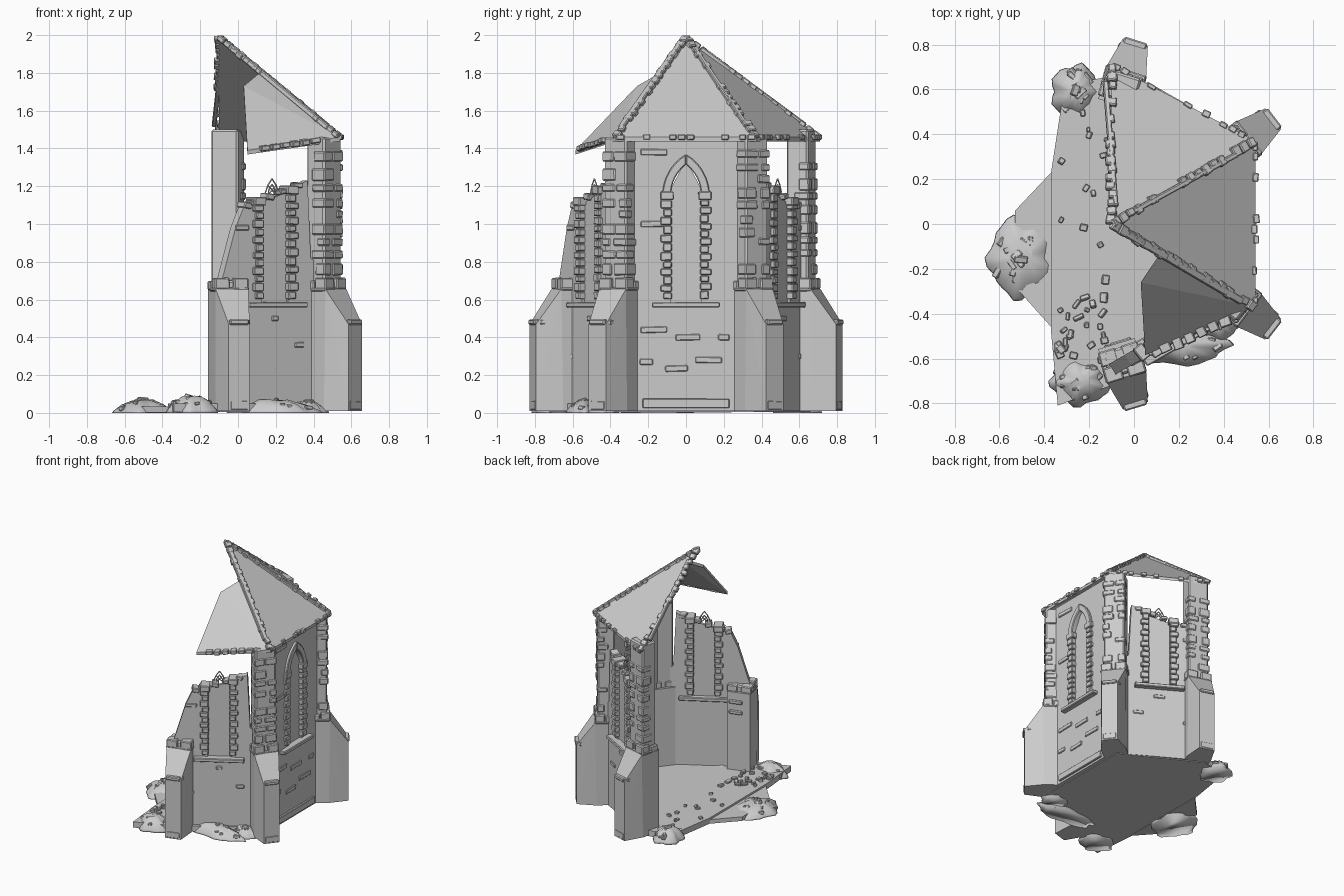
import bpy, bmesh, math, random
from mathutils import Matrix, Vector

if "Cube" in bpy.data.objects:
    bpy.data.objects.remove(bpy.data.objects["Cube"])
random.seed(4)
R = random.uniform
CX = -0.1          # tower axis
WALL = 0.59        # distance of outer wall face from the axis


def frame(angle, x=CX, y=0):
    """Local axes: x outward, y along the wall, z up."""
    return Matrix.Translation((x, y, 0)) @ Matrix.Rotation(math.radians(angle), 4, 'Z')


def finish(bm, name, bevel=0, smooth=False):
    bmesh.ops.recalc_face_normals(bm, faces=bm.faces)
    me = bpy.data.meshes.new(name)
    bm.to_mesh(me)
    bm.free()
    ob = bpy.data.objects.new(name, me)
    bpy.context.collection.objects.link(ob)
    if bevel:
        m = ob.modifiers.new('Bevel', 'BEVEL')
        m.width, m.segments = bevel, 1
    if smooth:
        for p in me.polygons:
            p.use_smooth = True
    return ob


def block(bm, M, pos, size, tilt=0.03):
    """Slightly crooked stone."""
    rot = Matrix.Rotation(R(-tilt, tilt), 4, 'X') @ Matrix.Rotation(R(-tilt, tilt), 4, 'Z')
    S = Matrix.Diagonal((*size, 1))
    bmesh.ops.create_cube(bm, size=1, matrix=M @ Matrix.Translation(pos) @ rot @ S)


def prism(bm, M, pts, n0, n1):
    """Outline in (along, up), extruded outward from n0 to n1."""
    a = [bm.verts.new(M @ Vector((n0, u, z))) for u, z in pts]
    b = [bm.verts.new(M @ Vector((n1, u, z))) for u, z in pts]
    bm.faces.new(a)
    bm.faces.new(b[::-1])
    for i in range(len(pts)):
        j = (i + 1) % len(pts)
        bm.faces.new((a[i], a[j], b[j], b[i]))


def hull(bm, pts):
    vs = [bm.verts.new(p) for p in pts]
    res = bmesh.ops.convex_hull(bm, input=vs)
    junk = [v for v in res['geom_interior'] if isinstance(v, bmesh.types.BMVert)]
    bmesh.ops.delete(bm, geom=junk, context='VERTS')


def arc(r, s=1, n=8):
    """Half of a pointed arch, springing at z 1.15."""
    end = math.acos(0.13 / r)
    return [(s * (r * math.cos(end * i / n) - 0.13), 1.15 + r * math.sin(end * i / n))
            for i in range(n + 1)]


def window_stones(bm, M, tops):
    for s, top in zip((-1, 1), tops):
        z, wide = 0.6, False
        while z < top - 0.04:
            h = R(0.036, 0.05)
            w = 0.06 if wide else 0.045
            block(bm, M, (WALL - 0.025, s * (0.1 + (w - 0.05) / 2), z + h / 2), (0.09, w, h - 0.004))
            z, wide = z + h, not wide
        block(bm, M, (WALL - 0.025, s * 0.1, top), (0.1, 0.07, 0.045))
    block(bm, M, (WALL - 0.02, 0, 0.572), (0.12, 0.36, 0.028), 0.005)


# right wall, whole, with pointed window
M = frame(0)
bm = bmesh.new()
for s in (-1, 1):
    edge = [(0, 0.01), (s * 0.32, 0.01), (s * 0.32, 1.46), (0, 1.46)]
    prism(bm, M, edge + arc(0.21, s)[::-1] + [(s * 0.08, 0.58), (0, 0.58)], WALL - 0.055, WALL)
finish(bm, 'right_wall')
bm = bmesh.new()
prism(bm, M, [(-0.09, 0.57), (0.09, 0.57), (0.09, 1.17), (0, 1.34), (-0.09, 1.17)], WALL - 0.04, WALL - 0.015)
finish(bm, 'right_window_panel')
bm = bmesh.new()
window_stones(bm, M, (1.15, 1.15))
for s in (-1, 1):
    prism(bm, M, arc(0.21, s) + arc(0.255, s)[::-1], WALL - 0.07, WALL + 0.02)
finish(bm, 'right_window_surround', 0.005)
bm = bmesh.new()
for u, z, w in ((-0.17, 1.38, 0.14), (-0.18, 1.0, 0.12), (-0.17, 0.44, 0.14), (0.01, 0.4, 0.13),
                (0.12, 0.28, 0.14), (-0.21, 0.27, 0.07), (-0.05, 0.235, 0.12), (0.2, 0.4, 0.06)):
    block(bm, M, (WALL, u, z), (0.015, w, 0.032))
block(bm, M, (WALL, 0, 0.05), (0.03, 0.46, 0.05), 0.002)
finish(bm, 'right_wall_bricks', 0.004)

# broken front and back walls (mirror images) with window remains
outline = [(-0.33, 0.01), (0.31, 0.01), (0.31, 0.75), (0.22, 0.82), (0.2, 1.23), (0.08, 1.18), (0.08, 0.58),
           (-0.08, 0.58), (-0.08, 1.13), (-0.19, 1.09), (-0.24, 0.98), (-0.33, 0.68)]
for side, ang, s in (('front', -60, 1), ('back', 60, -1)):
    M = frame(ang)
    bm = bmesh.new()
    prism(bm, M, [(s * u, z) for u, z in outline], WALL - 0.055, WALL)
    finish(bm, side + '_wall')
    bm = bmesh.new()
    prism(bm, M, [(s * u, z) for u, z in ((-0.09, 0.57), (0.09, 0.57), (0.09, 1.17), (-0.09, 1.11))],
          WALL - 0.04, WALL - 0.015)
    finish(bm, side + '_window_panel')
    bm = bmesh.new()
    window_stones(bm, M, (1.12, 1.18) if s > 0 else (1.18, 1.12))
    for u in (-0.17, -0.12, -0.03, 0.05, 0.15):     # loose stones along the broken top
        block(bm, M, (WALL - 0.027, s * u, 1.155 + 0.33 * u), (0.07, 0.05, R(0.02, 0.035)), 0.25)
    for u, z in ((0.0, 0.5), (-0.2, 0.98), (0.15, 0.36), (-0.2, 0.3)):
        block(bm, M, (WALL, s * u, z), (0.012, R(0.04, 0.09), 0.028))
    finish(bm, side + '_window_surround', 0.005)
    # leftover pointed tracery
    cu = bpy.data.curves.new(side + '_tracery', 'CURVE')
    cu.dimensions, cu.bevel_depth, cu.bevel_resolution = '3D', 0.004, 0
    lines = []
    for d in (-1, 1):
        lines += [[(d * 0.05, 1.09), (d * 0.043, 1.16), (d * 0.025, 1.205), (0, 1.24)],
                  [(d * 0.05, 1.12), (d * 0.02, 1.16), (-d * 0.025, 1.205)],
                  [(0, 1.1), (d * 0.025, 1.14), (d * 0.02, 1.18), (0, 1.21)]]
    for ln in lines:
        sp = cu.splines.new('POLY')
        sp.points.add(len(ln) - 1)
        for p, (u, z) in zip(sp.points, ln):
            p.co = (*(M @ Vector((WALL - 0.03, u, z))), 1)
    bpy.context.collection.objects.link(bpy.data.objects.new(side + '_tracery', cu))

# corner piers with sloping buttresses; the front left one is broken off
for name, x, y, ang, top in (('front_right', 0.455, -0.34, -38, 1.46), ('back_right', 0.455, 0.34, 38, 1.46),
                             ('back_left', -0.055, 0.61, 73, 1.5), ('front_left', -0.055, -0.61, -73, 0.7)):
    M = frame(ang, x, y)
    bm = bmesh.new()
    block(bm, M, (0, 0, top / 2 + 0.005), (0.12, 0.15, top - 0.01), 0)
    finish(bm, name + '_pier', 0.01)
    bm = bmesh.new()
    pts = [(n, w * d, z) for d in (-1, 1) for n, w, z in (
        (-0.08, 0.085, 0.01), (0.07, 0.09, 0.01), (0.21, 0.058, 0.01), (0.21, 0.058, 0.47),
        (0.08, 0.09, 0.655), (-0.08, 0.085, 0.655))]
    hull(bm, [M @ Vector(p) for p in pts])
    finish(bm, name + '_buttress')
    bm = bmesh.new()
    block(bm, M, (0.2, 0, 0.48), (0.04, 0.105, 0.028), 0.01)
    block(bm, M, (0.16, 0.055, 0.48), (0.06, 0.03, 0.028), 0.1)
    block(bm, M, (0.205, 0.0, 0.04), (0.015, 0.1, 0.05), 0.01)
    for d in (-1, 1):                                # collar stones
        block(bm, M, (0.045, d * 0.052, 0.685), (0.07, 0.08, 0.06))
        block(bm, M, (-0.03, d * 0.052, 0.675), (0.07, 0.08, 0.05))
    block(bm, M, (0.03, 0, 0.655), (0.1, 0.19, 0.02))
    if top > 1:
        z = 0.76
        while z < 1.4:                               # quoins
            h = R(0.035, 0.065)
            for d in (-1, 1):
                if R(0, 1) < 0.75:
                    w = R(0.05, 0.09)
                    block(bm, M, (0.055 - w / 2 + 0.012, d * (0.082 - w / 2), z), (w, w, h))
            z += h + R(0.012, 0.035)
    else:
        for z in (0.5, 0.58):
            block(bm, M, (-0.08, 0.02, z), (0.02, 0.1, 0.03))
    finish(bm, name + '_stones', 0.006)

# roof panels
apex = Vector((CX, 0, 1.99))
corner = {a: Vector((CX + 0.74 * math.cos(math.radians(a)), 0.74 * math.sin(math.radians(a)), 1.46))
          for a in (-30, 30, 90)}
corner[90].y = 0.71
panels = {'right_roof': [apex, corner[-30], corner[30]], 'back_roof': [apex, corner[30], corner[90]],
          'broken_front_roof': [Vector(p) for p in ((0.54, -0.37, 1.46), (0.05, -0.585, 1.39),
                                                    (0.03, -0.26, 1.73), (0.12, -0.127, 1.805))]}
for name, pts in panels.items():
    bm = bmesh.new()
    hull(bm, [p + Vector((0, 0, dz)) for p in pts for dz in (0, -0.022)])
    finish(bm, name)


def stone_row(bm, a, b, count, size, chance):
    """Stones strung from a to b."""
    d = b - a
    X = d.normalized()
    Y = Vector((0, 0, 1)).cross(X).normalized()
    rot = Matrix((X, Y, X.cross(Y))).transposed().to_4x4()
    for i in range(count):
        if R(0, 1) < chance:
            T = Matrix.Translation(a + d * ((i + 0.5) / count)) @ rot
            block(bm, T, (0, R(-0.006, 0.006), 0), (d.length / count * R(0.7, 0.95), size * R(0.8, 1.2), 0.028), 0.12)


# hip ridges and eave stones
bm = bmesh.new()
for c in corner.values():
    stone_row(bm, apex, c, 1, 0.03, 2)
    stone_row(bm, apex, c, 19, 0.042, 0.85)
finish(bm, 'roof_hip_stones', 0.005)
bm = bmesh.new()
stone_row(bm, corner[-30], corner[30], 16, 0.025, 0.4)
stone_row(bm, corner[30], corner[90], 16, 0.025, 0.5)
stone_row(bm, Vector((0.54, -0.375, 1.46)), Vector((0.06, -0.585, 1.39)), 9, 0.05, 0.7)
finish(bm, 'eave_stones', 0.004)

# floor slab and the lower broken wing on the open side
up = Matrix(((0, 1, 0, 0), (0, 0, 1, 0), (1, 0, 0, 0), (0, 0, 0, 1)))   # outline in x, y; thickness in z
bm = bmesh.new()
prism(bm, up, [(-0.37, -0.48), (-0.34, -0.81), (-0.1, -0.72), (0.46, -0.36), (0.46, 0.36), (-0.1, 0.66),
               (-0.31, 0.62), (-0.37, 0.23)], 0.005, 0.05)
prism(bm, up, [(-0.36, -0.47), (-0.36, 0.24), (-0.53, 0.06), (-0.53, -0.28)], 0.003, 0.035)
finish(bm, 'floor')

# rubble mounds
mounds = (('left', -0.5, -0.15, 0.15, 0.18, 0.07), ('back', -0.26, 0.59, 0.11, 0.12, 0.09),
          ('front_left', -0.24, -0.7, 0.13, 0.11, 0.09), ('front', 0.18, -0.54, 0.24, 0.09, 0.07),
          ('front_right', 0.37, -0.44, 0.1, 0.08, 0.06))
for name, x, y, rx, ry, h in mounds:
    bm = bmesh.new()
    N, rings = 28, []
    ph = R(0, 6)
    for f, z in ((1, 0.0), (0.96, 0.15), (0.7, 0.6), (0.35, 0.95)):
        ring = []
        for i in range(N):
            t = 2 * math.pi * i / N
            k = f * (1 + 0.08 * math.sin(5 * t + ph) + 0.05 * math.sin(9 * t + ph))
            ring.append(bm.verts.new((x + rx * k * math.cos(t), y + ry * k * math.sin(t),
                                      max(0, h * z + (R(-0.006, 0.006) if f < 0.9 else 0)))))
        rings.append(ring)
    for a, b in zip(rings, rings[1:]):
        for i in range(N):
            bm.faces.new((a[i], a[(i + 1) % N], b[(i + 1) % N], b[i]))
    bm.faces.new(rings[0])
    bm.faces.new(rings[-1])
    finish(bm, name + '_rubble_mound', smooth=True)
    bm = bmesh.new()
    for i in range(14):
        t, k = R(0, 6.28), R(0, 0.85)
        T = frame(R(0, 360), x + rx * k * math.cos(t), y + ry * k * math.sin(t))
        block(bm, T, (0, 0, h * (1 - k * 0.8)), (R(0.02, 0.06), R(0.02, 0.035), R(0.015, 0.03)), 0.4)
    finish(bm, name + '_rubble_stones', 0.004)

# stones scattered over the floor
bm = bmesh.new()
for i in range(45):
    T = frame(R(0, 360), R(-0.34, -0.1), R(-0.68, -0.3) if i < 32 else R(-0.3, 0.5))
    block(bm, T, (0, 0, 0.055), (R(0.015, 0.05), R(0.015, 0.035), R(0.015, 0.03)), 0.4)
finish(bm, 'floor_stones', 0.004)
